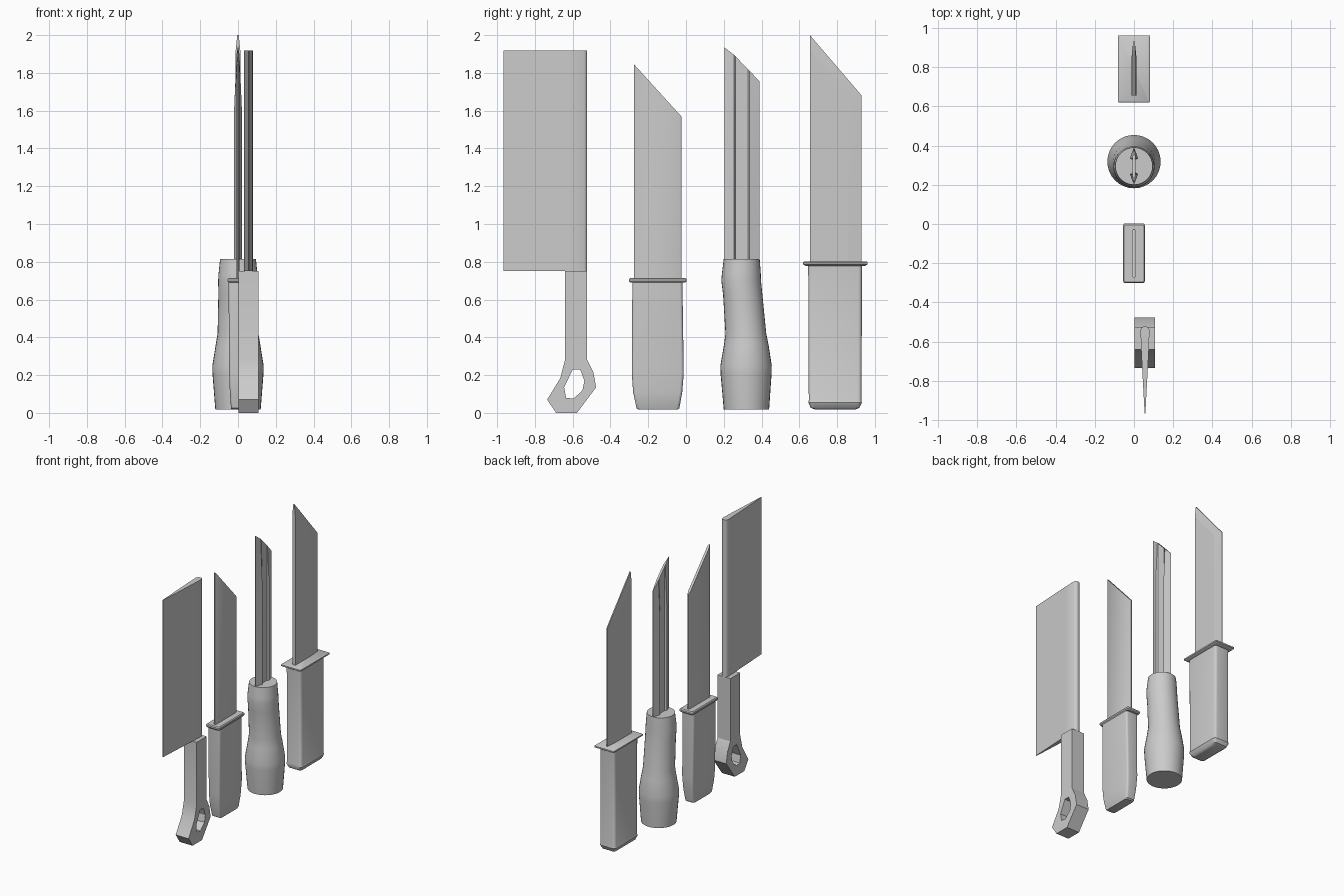
import bpy, bmesh, math

if "Cube" in bpy.data.objects:
    bpy.data.objects.remove(bpy.data.objects["Cube"])


def finish(obj, angle=35):
    bpy.ops.object.select_all(action='DESELECT')
    obj.select_set(True)
    bpy.context.view_layer.objects.active = obj
    bpy.ops.object.shade_smooth_by_angle(angle=math.radians(angle))


def loft(name, rings, angle=35):
    """Skin a stack of equal-length rings and cap both ends."""
    bm = bmesh.new()
    loops = [[bm.verts.new(p) for p in ring] for ring in rings]
    n = len(loops[0])
    for a, b in zip(loops, loops[1:]):
        for i in range(n):
            j = (i + 1) % n
            bm.faces.new((a[i], a[j], b[j], b[i]))
    bm.faces.new(loops[0][::-1])
    bm.faces.new(loops[-1])
    bmesh.ops.recalc_face_normals(bm, faces=bm.faces[:])
    me = bpy.data.meshes.new(name)
    bm.to_mesh(me)
    bm.free()
    obj = bpy.data.objects.new(name, me)
    bpy.context.collection.objects.link(obj)
    finish(obj, angle)
    return obj


def mirror_section(half, top, x0=0.0):
    """half: (y, half thickness) pairs; top: z as a function of y."""
    pts = [(x0 + t, y) for y, t in half] + [(x0 - t, y) for y, t in reversed(half) if t > 0]
    return [(x, y, top(y)) for x, y in pts]


def rounded_ring(hx, y0, y1, z, r, seg=4):
    """Rounded rectangle at height z."""
    pts = []
    corners = ((hx - r, y1 - r), (-hx + r, y1 - r), (-hx + r, y0 + r), (hx - r, y0 + r))
    for k, (cx, cy) in enumerate(corners):
        for i in range(seg + 1):
            a = math.pi / 2 * (k + i / seg)
            pts.append((cx + r * math.cos(a), cy + r * math.sin(a), z))
    return pts


def circle_ring(r, rx, cy, z, n=32):
    return [(rx * math.cos(2 * math.pi * i / n), cy + r * math.sin(2 * math.pi * i / n), z)
            for i in range(n)]


def line(y0, z0, y1, z1):
    return lambda y: z0 + (z1 - z0) * (y - y0) / (y1 - y0)


def flat(z):
    return lambda y: z


# Cleaver blade: wedge with a rounded spine
wedge = [(-0.965, 0.002), (-0.63, 0.02), (-0.54, 0.023), (-0.528, 0.016), (-0.523, 0.008)]
loft("cleaver_blade", [mirror_section(wedge, flat(z), 0.056) for z in (0.75, 1.918)])

# Cleaver handle: flat bar with a pierced hanging loop
outline = [(-0.64, 0.75), (-0.524, 0.75), (-0.524, 0.283), (-0.49, 0.215), (-0.476, 0.135),
           (-0.577, 0.0), (-0.688, 0.0), (-0.735, 0.07), (-0.665, 0.185), (-0.64, 0.283)]
hole = [(-0.60, 0.23), (-0.56, 0.23), (-0.538, 0.17), (-0.548, 0.12), (-0.595, 0.075),
        (-0.635, 0.08), (-0.645, 0.135)]
cu = bpy.data.curves.new("cleaver_handle", 'CURVE')
cu.dimensions = '2D'
cu.fill_mode = 'BOTH'
cu.extrude = 0.053
for pts in (outline, hole):
    sp = cu.splines.new('POLY')
    sp.points.add(len(pts) - 1)
    for p, (y, z) in zip(sp.points, pts):
        p.co = (y, z, 0, 1)
    sp.use_cyclic_u = True
handle = bpy.data.objects.new("cleaver_handle", cu)
bpy.context.collection.objects.link(handle)
handle.rotation_euler = (math.pi / 2, 0, math.pi / 2)
handle.location.x = 0.055
bpy.ops.object.select_all(action='DESELECT')
handle.select_set(True)
bpy.context.view_layer.objects.active = handle
bpy.ops.object.convert(target='MESH')
finish(bpy.context.view_layer.objects.active, 20)

# Small knife: blade, guard and handle
small = [(-0.275, 0.003), (-0.265, 0.009), (-0.035, 0.009), (-0.025, 0.004)]
loft("small_blade", [mirror_section(small, flat(0.70)),
                     mirror_section(small, line(-0.275, 1.845, -0.025, 1.57))])
loft("small_guard", [rounded_ring(0.05, -0.296, -0.004, 0.69, 0.008),
                     rounded_ring(0.055, -0.301, 0.002, 0.697, 0.008),
                     rounded_ring(0.055, -0.301, 0.002, 0.708, 0.008),
                     rounded_ring(0.05, -0.296, -0.004, 0.715, 0.008)])
loft("small_handle", [rounded_ring(hx, y0, y1, z, 0.015) for hx, y0, y1, z in (
    (0.034, -0.25, -0.045, 0.017), (0.037, -0.262, -0.035, 0.025),
    (0.043, -0.28, -0.02, 0.11), (0.047, -0.287, -0.012, 0.21),
    (0.05, -0.284, -0.019, 0.69))])

# Grooved knife: turned, slightly bent handle
turned = [(0.12, 0.32, 0.017), (0.135, 0.318, 0.207), (0.136, 0.318, 0.25), (0.118, 0.319, 0.36),
          (0.108, 0.317, 0.42), (0.104, 0.30, 0.63), (0.105, 0.292, 0.70), (0.103, 0.293, 0.735),
          (0.095, 0.295, 0.815)]
loft("grooved_handle", [circle_ring(r, r, cy, z) for r, cy, z in turned], 20)

# Grooved knife: blade with a fuller down each side
base = [(0.203, 0.001), (0.255, 0.021), (0.262, 0.008), (0.328, 0.008), (0.335, 0.021), (0.39, 0.001)]
tip = [(y, min(t, 0.008)) for y, t in base]


def grooved_top(y):
    return line(0.203, 1.935, 0.255, 1.895)(y) if y < 0.255 else line(0.255, 1.895, 0.39, 1.755)(y)


loft("grooved_blade", [mirror_section(base, flat(0.80)),
                       mirror_section(base, line(0.255, 1.595, 0.335, 1.54)),
                       mirror_section(tip, grooved_top)], 20)

# Large knife: blade ground down along its edge and slanted tip
ground = [(0.656, 0.012), (0.855, 0.012), (0.93, 0.004)]
thin = [(y, 0.004) for y, t in ground]
loft("large_blade", [mirror_section(ground, flat(0.785)),
                     mirror_section(ground, line(0.656, 1.92, 0.93, 1.60)),
                     mirror_section(thin, line(0.656, 2.0, 0.93, 1.68))], 5)
loft("large_guard", [rounded_ring(0.066, 0.636, 0.946, 0.777, 0.004),
                     rounded_ring(0.081, 0.62, 0.962, 0.787, 0.004),
                     rounded_ring(0.081, 0.62, 0.962, 0.797, 0.004),
                     rounded_ring(0.075, 0.627, 0.955, 0.802, 0.004)])
loft("large_handle", [rounded_ring(hx, y0, y1, z, r) for hx, y0, y1, z, r in (
    (0.04, 0.685, 0.895, 0.017, 0.02), (0.055, 0.66, 0.918, 0.027, 0.02),
    (0.066, 0.648, 0.931, 0.055, 0.02), (0.062, 0.65, 0.929, 0.065, 0.02),
    (0.062, 0.647, 0.932, 0.777, 0.02))])
